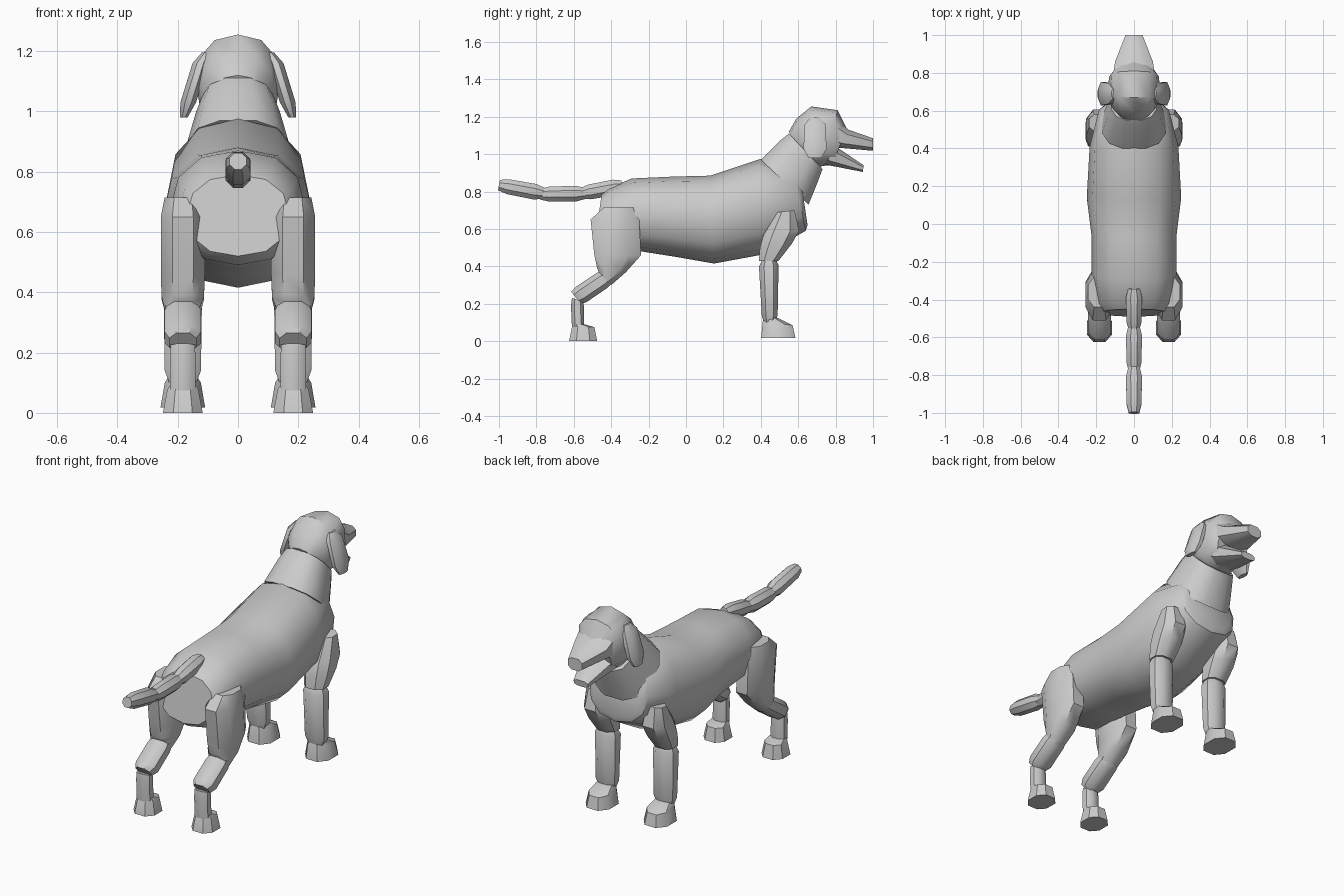
import bpy, bmesh, math
from mathutils import Vector


def ring_points(center, u, v, sides, flat, square):
    """Closed cross-section: u across, v along the profile direction."""
    off = math.pi / sides if flat else 0.0
    k = 1 / math.cos(math.pi / sides) if flat else 1.0
    pts = []
    for i in range(sides):
        a = math.pi / 2 + off + i * math.tau / sides
        c, s = math.cos(a), math.sin(a)
        c = math.copysign(abs(c) ** square, c) if abs(c) > 1e-6 else 0
        s = math.copysign(abs(s) ** square, s) if abs(s) > 1e-6 else 0
        c, s = max(-1, min(1, c * k)), max(-1, min(1, s * k))
        pts.append(center + u * c + v * s)
    return pts


def loft(name, rings, sides=8, flat=True, square=1.0, mirror=False):
    bm = bmesh.new()
    loops = [[bm.verts.new(p) for p in ring_points(*r, sides, flat, square)] for r in rings]
    for a, b in zip(loops, loops[1:]):
        for i in range(sides):
            j = (i + 1) % sides
            bm.faces.new((a[i], a[j], b[j], b[i]))
    bm.faces.new(loops[0])
    bm.faces.new(loops[-1][::-1])
    bmesh.ops.recalc_face_normals(bm, faces=bm.faces)
    mesh = bpy.data.meshes.new(name)
    bm.to_mesh(mesh)
    bm.free()
    obj = bpy.data.objects.new(name, mesh)
    bpy.context.collection.objects.link(obj)
    if mirror:
        obj.modifiers.new("Mirror", 'MIRROR')
    return obj


def side_rings(sections, x=0.0):
    """Each section: two side-view points (y, z, y, z) and a half width."""
    rings = []
    for y1, z1, y2, z2, w in sections:
        a, b = Vector((x, y1, z1)), Vector((x, y2, z2))
        rings.append(((a + b) / 2, Vector((w, 0, 0)), (a - b) / 2))
    return rings


# Torso
loft("body", side_rings([
    (-0.45, 0.79, -0.49, 0.52, 0.17),
    (-0.41, 0.82, -0.45, 0.49, 0.20),
    (-0.29, 0.87, -0.24, 0.48, 0.225),
    (-0.07, 0.88, -0.05, 0.45, 0.225),
    (0.13, 0.885, 0.15, 0.415, 0.25),
    (0.40, 0.975, 0.42, 0.465, 0.235),
    (0.57, 0.93, 0.64, 0.59, 0.185),
    (0.61, 0.89, 0.65, 0.62, 0.15)]), sides=12, flat=False, square=0.88)

# Neck
loft("neck", side_rings([
    (0.40, 0.97, 0.655, 0.73, 0.17),
    (0.50, 1.07, 0.70, 0.84, 0.14),
    (0.55, 1.11, 0.73, 0.92, 0.12)]), sides=12, square=0.8)

# Head and jaws
loft("head", side_rings([
    (0.55, 1.12, 0.62, 0.97, 0.08),
    (0.59, 1.19, 0.65, 0.94, 0.12),
    (0.67, 1.255, 0.70, 0.93, 0.14),
    (0.81, 1.235, 0.75, 0.94, 0.132),
    (0.86, 1.135, 0.78, 0.94, 0.10)]), sides=12, flat=False, square=0.85)
loft("upper_jaw", side_rings([
    (0.80, 1.19, 0.78, 1.03, 0.11),
    (0.87, 1.13, 0.83, 1.033, 0.10),
    (1.00, 1.085, 1.00, 1.018, 0.045)]), square=0.8)
loft("lower_jaw", side_rings([
    (0.81, 1.035, 0.74, 0.945, 0.095),
    (0.95, 0.94, 0.945, 0.905, 0.045)]), square=0.8)

# Hanging ears, sections from top to tip: x, z, half length in y, half thickness
ear = [(0.105, 1.195, 0.025, 0.015), (0.125, 1.16, 0.055, 0.026),
       (0.165, 1.03, 0.062, 0.026), (0.18, 0.98, 0.035, 0.013)]
loft("ear", [(Vector((x, 0.69, z)), Vector((t, 0, 0)), Vector((0, d, 0)))
             for x, z, d, t in ear], mirror=True)

# Legs: side-view sections per part
legs = {
    "front_upper_leg": [
        (0.58, 0.70, 0.49, 0.69, 0.055), (0.605, 0.59, 0.415, 0.57, 0.072),
        (0.565, 0.52, 0.395, 0.50, 0.072), (0.495, 0.43, 0.39, 0.43, 0.06)],
    "front_lower_leg": [
        (0.48, 0.44, 0.405, 0.43, 0.05), (0.495, 0.405, 0.39, 0.40, 0.064),
        (0.49, 0.14, 0.405, 0.14, 0.06), (0.48, 0.10, 0.415, 0.10, 0.045)],
    "front_paw": [
        (0.49, 0.125, 0.42, 0.125, 0.045), (0.57, 0.085, 0.41, 0.105, 0.06),
        (0.585, 0.018, 0.402, 0.018, 0.074)],
    "hind_thigh": [
        (-0.28, 0.715, -0.44, 0.715, 0.06), (-0.25, 0.65, -0.51, 0.65, 0.073),
        (-0.24, 0.46, -0.49, 0.46, 0.073), (-0.32, 0.37, -0.475, 0.39, 0.07),
        (-0.40, 0.30, -0.465, 0.365, 0.055)],
    "hind_shank": [
        (-0.385, 0.32, -0.45, 0.38, 0.05), (-0.42, 0.285, -0.485, 0.36, 0.06),
        (-0.53, 0.21, -0.59, 0.29, 0.06), (-0.56, 0.20, -0.615, 0.265, 0.045)],
    "hind_pastern": [
        (-0.55, 0.215, -0.61, 0.23, 0.04), (-0.545, 0.18, -0.615, 0.19, 0.042),
        (-0.545, 0.085, -0.61, 0.075, 0.042)],
    "hind_paw": [
        (-0.54, 0.09, -0.60, 0.09, 0.045), (-0.49, 0.075, -0.61, 0.075, 0.052),
        (-0.475, 0.0, -0.625, 0.0, 0.066)],
}
for name, sections in legs.items():
    loft(name, side_rings(sections, 0.183), square=0.85, mirror=True)

# Tail: three tapered segments between side-view points
joints = [((-0.34, 0.83), (-0.56, 0.79)), ((-0.54, 0.79), (-0.78, 0.785)),
          ((-0.76, 0.79), (-1.0, 0.835))]
for i, (p, q) in enumerate(joints):
    a, b = Vector((0, *p)), Vector((0, *q))
    d = (b - a).normalized()
    n = Vector((0, d.z, -d.y))
    loft(f"tail_segment_{i + 1}",
         [(a.lerp(b, t), Vector((r, 0, 0)), n * r)
          for t, r in ((0, 0.03), (0.2, 0.042), (0.8, 0.04), (1, 0.028))])

# Smooth shading with sharp creases kept
for obj in bpy.context.collection.objects:
    obj.select_set(True)
    bpy.context.view_layer.objects.active = obj
bpy.ops.object.shade_smooth_by_angle(angle=math.radians(40))
